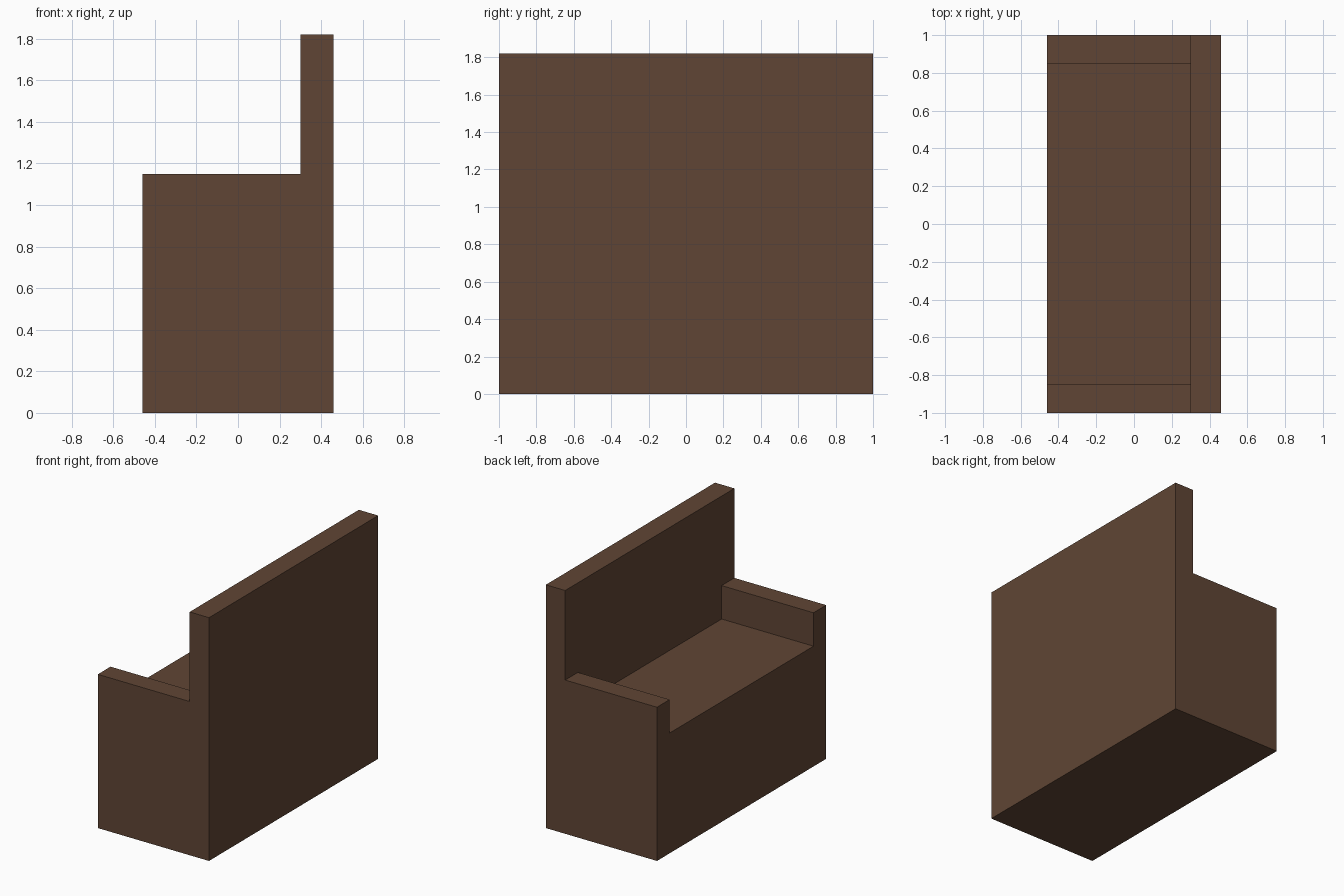
import bpy, bmesh

if "Cube" in bpy.data.objects:
    bpy.data.objects.remove(bpy.data.objects["Cube"])

# Main dimensions
HALF_W, HALF_L = 0.46, 1.0
HEIGHT, ARM_Z, SEAT_Z = 1.82, 1.15, 0.90
BACK_X, ARM_Y = 0.30, 0.85

brown = bpy.data.materials.new("dark_brown_wood")
brown.diffuse_color = (0.117, 0.060, 0.035, 1.0)
brown.use_nodes = True
brown.node_tree.nodes["Principled BSDF"].inputs["Base Color"].default_value = brown.diffuse_color


def extrude_along_x(name, profile, x0, x1):
    """Solid made from a (y, z) profile swept from x0 to x1."""
    bm = bmesh.new()
    face = bm.faces.new([bm.verts.new((x0, y, z)) for y, z in profile])
    swept = bmesh.ops.extrude_face_region(bm, geom=[face])["geom"]
    verts = [g for g in swept if isinstance(g, bmesh.types.BMVert)]
    bmesh.ops.translate(bm, verts=verts, vec=(x1 - x0, 0, 0))
    bmesh.ops.recalc_face_normals(bm, faces=bm.faces)
    mesh = bpy.data.meshes.new(name)
    bm.to_mesh(mesh)
    bm.free()
    mesh.materials.append(brown)
    obj = bpy.data.objects.new(name, mesh)
    bpy.context.collection.objects.link(obj)
    return obj


# Bench block, full height of the backrest
bench = extrude_along_x("bench", [(-HALF_L, 0), (HALF_L, 0), (HALF_L, HEIGHT),
                                  (-HALF_L, HEIGHT)], -HALF_W, HALF_W)

# T-shaped cutter leaves the backrest, both armrests and the sunken seat
half = [(ARM_Y, SEAT_Z), (ARM_Y, ARM_Z), (2, ARM_Z), (2, 2.5)]
cutter = extrude_along_x("seat_cutter", half + [(-y, z) for y, z in reversed(half)],
                         -1.0, BACK_X)
cutter.hide_render = True

cut = bench.modifiers.new("seat_cut", "BOOLEAN")
cut.operation = "DIFFERENCE"
cut.solver = "EXACT"
cut.object = cutter

# Bake the cut and remove the helper
bpy.context.view_layer.objects.active = bench
bench.select_set(True)
bpy.ops.object.modifier_apply(modifier=cut.name)
bpy.data.objects.remove(cutter)
